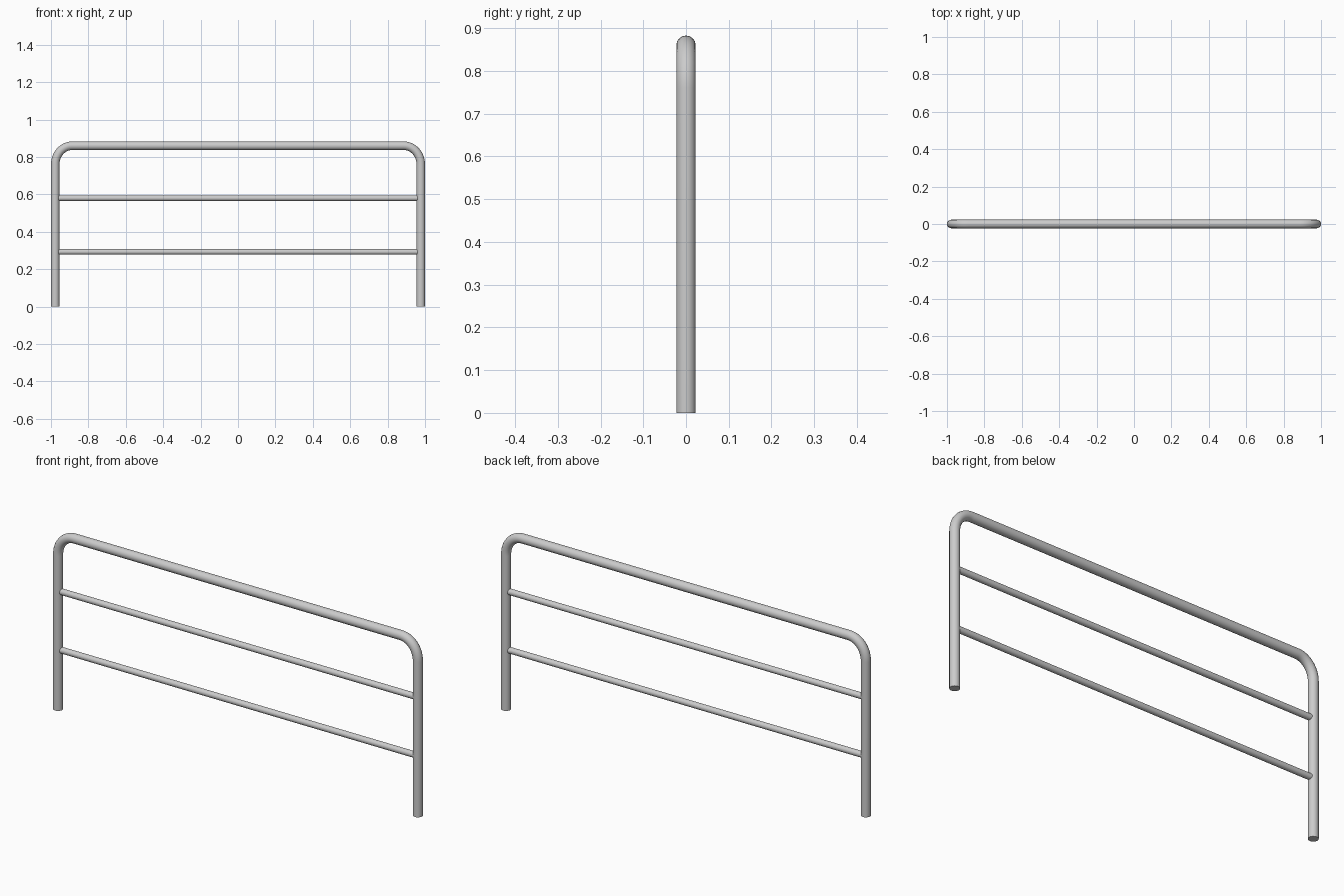
import bpy
from math import sin, cos, pi

if "Cube" in bpy.data.objects:
    bpy.data.objects.remove(bpy.data.objects["Cube"])

R = 0.0228            # frame tube radius
PX, TOP = 1 - R, 0.883 - R   # post and top centrelines
BX, BZ = 0.09, 0.10   # bend size


def tube(name, points, radius):
    """Round capped tube along a path of points."""
    curve = bpy.data.curves.new(name, 'CURVE')
    curve.dimensions = '3D'
    curve.bevel_depth = radius
    curve.bevel_resolution = 6
    curve.use_fill_caps = True
    spline = curve.splines.new('POLY')
    spline.points.add(len(points) - 1)
    for p, co in zip(spline.points, points):
        p.co = (*co, 1)
    obj = bpy.data.objects.new(name, curve)
    bpy.context.collection.objects.link(obj)
    bpy.ops.object.select_all(action='DESELECT')
    obj.select_set(True)
    bpy.context.view_layer.objects.active = obj
    bpy.ops.object.convert(target='MESH')
    bpy.ops.object.shade_smooth_by_angle()


# Bent frame: left post, rounded corners, top bar, right post
N = 14
arc = [(PX - BX + BX * cos(i / N * pi / 2), 0, TOP - BZ + BZ * sin(i / N * pi / 2))
       for i in range(N + 1)]
right = [(PX, 0, 0)] + arc
left = [(-x, y, z) for x, y, z in right]
tube("bent_frame", left + right[::-1], R)

# Two thinner cross rails, ending inside the posts
for name, z in (("lower_rail", 0.293), ("upper_rail", 0.58)):
    tube(name, [(-PX + 0.005, 0, z), (PX - 0.005, 0, z)], 0.015)
